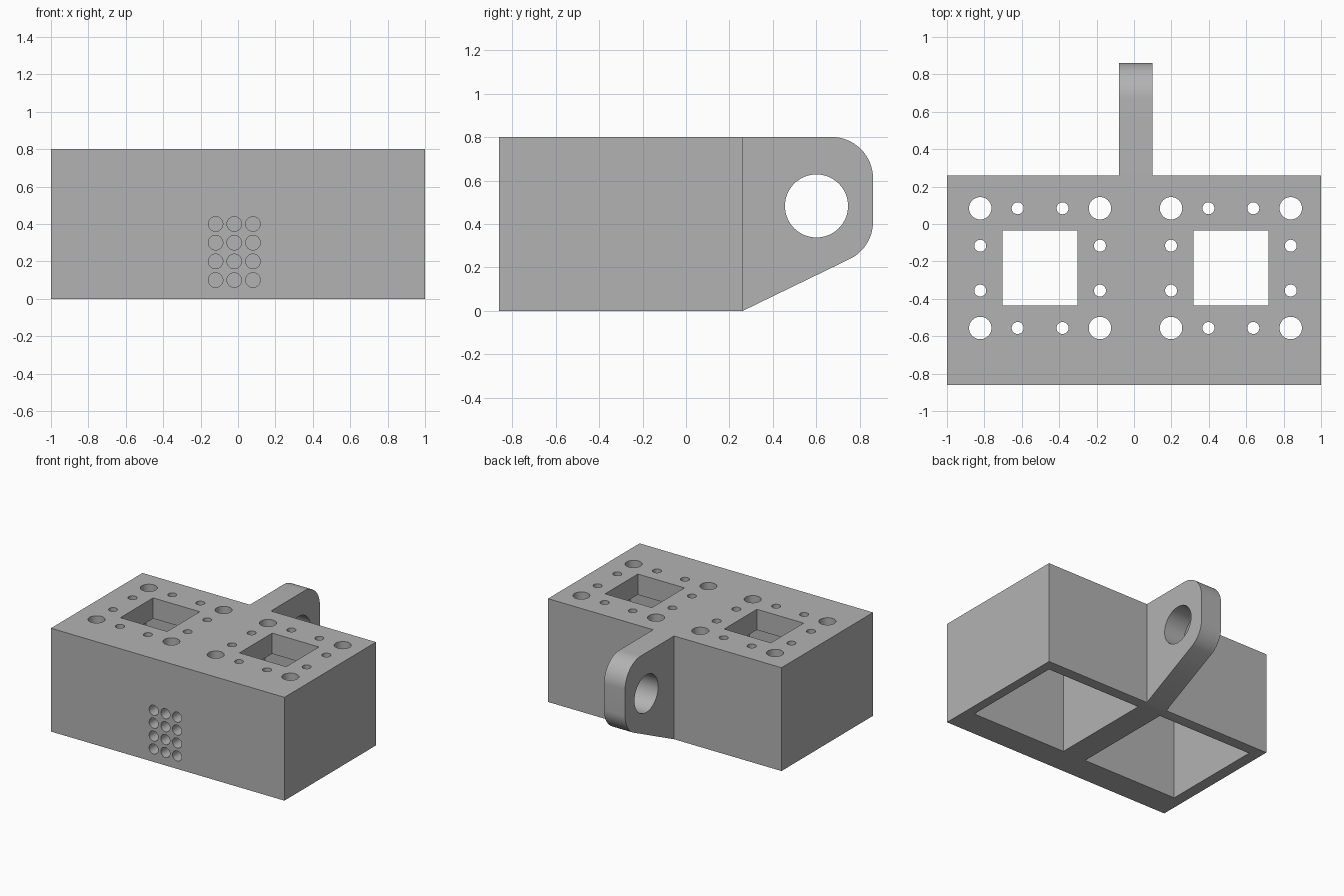
import bpy, bmesh, math
from mathutils import Matrix, Vector

cube = bpy.data.objects.get("Cube")
if cube:
    bpy.data.objects.remove(cube, do_unlink=True)

grey = bpy.data.materials.new("plain grey")
grey.use_nodes = True
colour = (0.45, 0.45, 0.45, 1)
grey.diffuse_color = colour
grey.node_tree.nodes["Principled BSDF"].inputs["Base Color"].default_value = colour


def finish(name, bm):
    bmesh.ops.recalc_face_normals(bm, faces=bm.faces)
    mesh = bpy.data.meshes.new(name)
    bm.to_mesh(mesh)
    bm.free()
    mesh.materials.append(grey)
    obj = bpy.data.objects.new(name, mesh)
    bpy.context.collection.objects.link(obj)
    return obj


def add_box(bm, low, high):
    low, high = Vector(low), Vector(high)
    size = Matrix.Diagonal((*(high - low), 1))
    bmesh.ops.create_cube(bm, size=1, matrix=Matrix.Translation((low + high) / 2) @ size)


def add_drill(bm, centre, radius, depth, axis="Z", sides=40):
    turn = {"Z": Matrix(), "Y": Matrix.Rotation(math.pi / 2, 4, "X"),
            "X": Matrix.Rotation(math.pi / 2, 4, "Y")}[axis]
    bmesh.ops.create_cone(bm, cap_ends=True, segments=sides, radius1=radius, radius2=radius,
                          depth=depth, matrix=Matrix.Translation(centre) @ turn)


def combine(target, other, operation):
    """Apply a boolean and remove the helper object."""
    other.hide_render = True
    mod = target.modifiers.new(operation, "BOOLEAN")
    mod.operation = operation
    mod.solver = "EXACT"
    mod.object = other
    bpy.context.view_layer.objects.active = target
    bpy.ops.object.modifier_apply(modifier=mod.name)
    bpy.data.objects.remove(other, do_unlink=True)


# Block body
BACK, FRONT, TOP, PLATE = 0.26, -0.86, 0.8, 0.64
bm = bmesh.new()
add_box(bm, (-1, FRONT, 0), (1, BACK, TOP))
housing = finish("housing", bm)

# Rear lug: side profile with two rounded corners, extruded across x
R, CY = 0.19, 0.67
profile = [(BACK - 0.03, 0), (BACK - 0.03, TOP)]
for cz, start, end in ((TOP - R, 90, 0), (0.41, 0, -65)):
    for i in range(17):
        a = math.radians(start + (end - start) * i / 16)
        profile.append((CY + R * math.cos(a), cz + R * math.sin(a)))
profile.append((BACK, 0))
bm = bmesh.new()
face = bm.faces.new([bm.verts.new((-0.08, y, z)) for y, z in profile])
side = bmesh.ops.extrude_face_region(bm, geom=[face])["geom"]
bmesh.ops.translate(bm, vec=(0.18, 0, 0), verts=[v for v in side if isinstance(v, bmesh.types.BMVert)])
lug = finish("rear_lug", bm)
combine(housing, lug, "UNION")

# Cavities open at the bottom
CENTRES, MID_Y = (-0.502, 0.518), -0.236
bm = bmesh.new()
for cx in CENTRES:
    add_box(bm, (cx - 0.41, MID_Y - 0.41, -0.1), (cx + 0.41, MID_Y + 0.41, PLATE))
combine(housing, finish("cavity_cutter", bm), "DIFFERENCE")

# Square windows, corner holes and small holes through the top plate, lug eye, front dimples
bm = bmesh.new()
for cx in CENTRES:
    add_box(bm, (cx - 0.2, MID_Y - 0.2, 0.55), (cx + 0.2, MID_Y + 0.2, 0.9))
    for sx in (-1, 1):
        for sy in (-1, 1):
            for dx, dy, r in ((0.32, 0.32, 0.06), (0.12, 0.32, 0.032), (0.32, 0.12, 0.032)):
                add_drill(bm, (cx + sx * dx, MID_Y + sy * dy, 0.72), r, 0.3)
add_drill(bm, (0, 0.6, 0.483), 0.145, 0.6, "X", 64)
for x in (-0.12, -0.02, 0.08):
    for z in (0.1, 0.2, 0.3, 0.4):
        add_drill(bm, (x, FRONT, z), 0.039, 0.2, "Y")
combine(housing, finish("hole_cutter", bm), "DIFFERENCE")

# Smooth round walls, crisp edges
bpy.ops.object.select_all(action="DESELECT")
housing.select_set(True)
bpy.context.view_layer.objects.active = housing
bpy.ops.object.shade_smooth_by_angle(angle=math.radians(30))
